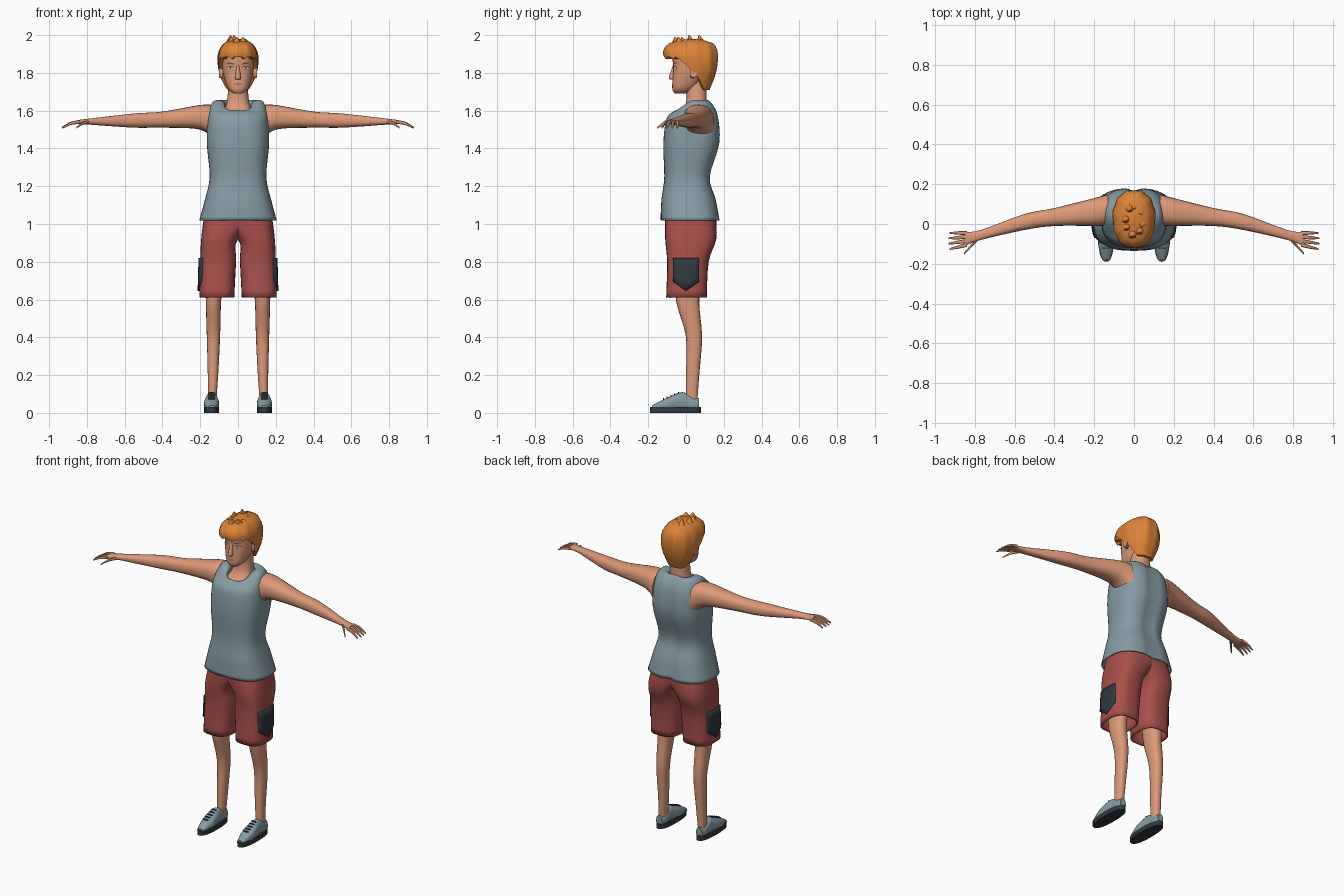
import bpy, bmesh, math
from mathutils import Vector
from mathutils.bvhtree import BVHTree

default_cube = bpy.data.objects.get("Cube")
if default_cube:
    bpy.data.objects.remove(default_cube, do_unlink=True)


def material(name, red, green, blue):
    mat = bpy.data.materials.new(name)
    mat.use_nodes = True
    mat.diffuse_color = (red, green, blue, 1)
    shader = mat.node_tree.nodes["Principled BSDF"]
    shader.inputs["Base Color"].default_value = mat.diffuse_color
    return mat


SKIN = material("skin", .72, .32, .19)
ORANGE = material("orange hair", .72, .23, .04)
GREY = material("blue grey cloth", .24, .33, .37)
RED = material("brick red cloth", .4, .08, .07)
CHARCOAL = material("charcoal", .03, .04, .05)
WHITE = material("eye white", .7, .7, .7)
IRIS = material("blue iris", .1, .2, .3)
BROWN = material("brown brow", .2, .07, .03)
LIP = material("lip", .5, .17, .12)


def build(name, points, faces, mat, mirror=False, thickness=0):
    """Make a smooth shaded mesh, optionally thickened and mirrored."""
    bm = bmesh.new()
    verts = [bm.verts.new(point) for point in points]
    for face in faces:
        bm.faces.new([verts[index] for index in face])
    bmesh.ops.recalc_face_normals(bm, faces=bm.faces)
    mesh = bpy.data.meshes.new(name)
    bm.to_mesh(mesh)
    bm.free()
    mesh.materials.append(mat)
    part = bpy.data.objects.new(name, mesh)
    bpy.context.collection.objects.link(part)
    bpy.ops.object.select_all(action='DESELECT')
    part.select_set(True)
    bpy.context.view_layer.objects.active = part
    bpy.ops.object.shade_smooth_by_angle(angle=math.radians(45))
    if thickness:
        part.modifiers.new("Thickness", 'SOLIDIFY').thickness = thickness
    if mirror:
        part.modifiers.new("Mirror", 'MIRROR').use_mirror_merge = False
    return part


def grid_faces(rows, columns, closed):
    faces = []
    for row in range(rows - 1):
        for column in range(columns if closed else columns - 1):
            here, beside = row * columns + column, row * columns + (column + 1) % columns
            faces.append((here, beside, beside + columns, here + columns))
    return faces


def spline(rows, steps=4):
    """Pass a smooth curve through every column of a short table."""
    ends = [rows[0], *rows, rows[-1]]
    result = []
    for before, start, end, after in zip(ends, ends[1:], ends[2:], ends[3:]):
        for step in range(steps):
            t = step / steps
            row = []
            for a, b, c, d in zip(before, start, end, after):
                into, out = (c - a) / 2, (d - b) / 2
                bend = 3 * (c - b) - 2 * into - out
                twist = into + out - 2 * (c - b)
                row.append(b + t * (into + t * (bend + t * twist)))
            result.append(row)
    return result + [rows[-1]]


def squash(value, power):
    return math.copysign(abs(value) ** (2 / power), value)


def loft(name, rings, mat, axis='z', sides=28, power=2.4, bottom=True, top=True,
         mirror=False, thickness=0, warp=None):
    """Skin rounded rings given as (position, low a, high a, low b, high b)."""
    rings = spline(rings)
    points = []
    for position, low_a, high_a, low_b, high_b in rings:
        for side in range(sides):
            turn = math.tau * side / sides
            a = (low_a + high_a) / 2 + (high_a - low_a) / 2 * squash(math.cos(turn), power)
            b = (low_b + high_b) / 2 + (high_b - low_b) / 2 * squash(math.sin(turn), power)
            point = {'x': (position, a, b), 'y': (a, position, b), 'z': (a, b, position)}[axis]
            points.append(warp(*point) if warp else point)
    faces = grid_faces(len(rings), sides, True)
    if bottom:
        faces.append(tuple(range(sides)))
    if top:
        faces.append(tuple(range(len(points) - sides, len(points))))
    return build(name, points, faces, mat, mirror, thickness)


def centred(rows):
    return [(z, -half, half, front, back) for z, half, front, back in rows]


def surface(part):
    mesh = part.data
    return BVHTree.FromPolygons([vert.co for vert in mesh.vertices],
                                [tuple(face.vertices) for face in mesh.polygons])


# Tank top: the neckline dips at the front and a groove follows the spine
def tailor(x, y, z):
    dip = .05 * max(0, z - 1.55) / .1 * min(1, max(0, .03 - y) / .08)
    groove = .015 * math.exp(-(x / .03) ** 2) if y > .05 else 0
    return x, y - groove, z - dip


loft("tank_top", centred([
    (1.02, .205, -.135, .18), (1.13, .175, -.13, .16), (1.25, .15, -.115, .13),
    (1.43, .165, -.12, .18), (1.58, .157, -.1, .17), (1.65, .13, -.06, .13),
    (1.65, .08, -.05, .11), (1.62, .07, -.04, .1)]),
    GREY, sides=40, power=2.7, bottom=False, top=False, thickness=.006, warp=tailor)

# Shorts: two open legs that overlap at the hips
shorts = loft("shorts", [
    (.61, .02, .205, -.105, .11), (.8, .01, .2, -.1, .12), (.92, 0, .195, -.11, .16),
    (1.04, -.15, .18, -.11, .16)],
    RED, power=2.8, bottom=False, mirror=True, thickness=.01)

# Side pockets: pointed at the bottom and wrapped on the cloth
cloth = surface(shorts)
columns, rows, points = 9, 5, []
for row in range(rows):
    for column in range(columns):
        across = 2 * column / (columns - 1) - 1
        y = .07 * across
        z = .82 - (.175 - .05 * abs(across)) * row / (rows - 1)
        hit = cloth.ray_cast(Vector((1, y, z)), Vector((-1, 0, 0)))[0]
        points.append((hit.x + .01, y, z))
build("pockets", points, grid_faces(rows, columns, False), CHARCOAL, True, thickness=.015)

# Bare legs
loft("legs", [(.06, .115, .16, 0, .06), (.2, .105, .16, 0, .07), (.4, .095, .165, 0, .085),
              (.58, .09, .17, -.05, .07), (.7, .08, .17, -.06, .08)],
     SKIN, sides=20, mirror=True)

# Shoes with dark soles and laces
loft("soles", [(0, .1, .18, -.19, .08), (.03, .1, .18, -.19, .08)], CHARCOAL, mirror=True)
loft("shoe_uppers", [
    (-.18, .12, .16, .01, .04), (-.1, .1, .18, .01, .08), (-.02, .11, .17, .01, .11),
    (.04, .11, .17, .01, .08), (.07, .12, .16, .01, .08)],
    GREY, 'y', 20, mirror=True)
for lace in range(5):
    y = -.12 + .02 * lace
    z = .07 + .008 * lace
    loft(f"shoelaces_{lace + 1}", [(y + end, .12, .16, z, z + .008) for end in (-.003, .003)],
         CHARCOAL, 'y', 8, mirror=True)

# Arms and palms
loft("arms", [
    (.13, -.01, .15, 1.44, 1.63), (.2, -.01, .13, 1.5, 1.63), (.4, -.01, .08, 1.51, 1.595),
    (.55, -.03, .05, 1.51, 1.585), (.77, -.08, -.03, 1.525, 1.56), (.85, -.11, -.04, 1.53, 1.55)],
    SKIN, 'x', 24, mirror=True)


# Fingers and thumbs taper and curl down along their length
def finger(name, x, y, reach, spread):
    rings = []
    for along in (0, .5, 1):
        radius = .01 * (1 - .6 * along * along)
        side = y + spread * along
        height = 1.54 - .03 * along * along
        rings.append((x + reach * along, side - radius, side + radius,
                      height - radius, height + radius))
    loft(name, rings, SKIN, 'x', 8, mirror=True)


for index, name in enumerate(("little", "ring", "middle", "index")):
    finger(name + "_fingers", .84, -.045 - .02 * index,
           .095 - .006 * abs(index - 1.5), -.007 * index)
finger("thumbs", .79, -.08, .065, -.07)

# Neck, head, nose and ears
loft("neck", centred([(1.58, .09, -.05, .12), (1.64, .06, 0, .11), (1.76, .05, 0, .11)]), SKIN)
head = loft("head", centred([
    (1.69, .02, -.06, 0), (1.72, .055, -.073, .05), (1.82, .083, -.068, .14),
    (1.9, .08, -.07, .14), (1.95, .05, -.04, .1)]), SKIN)
loft("nose", centred([(1.765, .01, -.08, -.05), (1.775, .015, -.09, -.05),
                      (1.84, .007, -.07, -.05)]), SKIN, sides=12)
loft("ears", [(.08, .02, .05, 1.77, 1.83), (.1, .02, .06, 1.775, 1.84)],
     SKIN, 'x', 12, mirror=True)

# Thin face details laid on the head in layers
skin_surface = surface(head)


def patch(name, x, z, half_width, half_height, mat, layer, tilt=0):
    sides = 14
    points = []
    for index in range(sides + 1):
        turn = math.tau * index / sides
        size = 1 if index else 0
        across = size * half_width * math.cos(turn)
        up = size * half_height * math.sin(turn) + tilt * across
        hit = skin_surface.ray_cast(Vector((x + across, -1, z + up)), Vector((0, 1, 0)))[0]
        points.append((x + across, hit.y - .002 * layer, z + up))
    faces = [(0, index + 1, (index + 1) % sides + 1) for index in range(sides)]
    build(name, points, faces, mat, mirror=x > 0)


patch("lash_lines", .04, 1.827, .02, .01, BROWN, 1)
patch("eyes", .04, 1.825, .017, .007, WHITE, 2)
patch("irises", .04, 1.825, .007, .007, IRIS, 3)
patch("pupils", .04, 1.825, .003, .003, CHARCOAL, 4)
patch("eyebrows", .04, 1.85, .023, .004, BROWN, 1, .2)
patch("lips", 0, 1.74, .023, .006, LIP, 1)

# Hair: a shell from the crown to a hairline that falls behind the ears
outline = spline([(1.7, .06, 0, .12), (1.8, .1, -.07, .16), (1.9, .105, -.12, .17),
                  (1.96, .07, -.08, .14), (1.98, .01, .03, .04)])


def hair_size(z):
    for lower, upper in zip(outline, outline[1:]):
        if z <= upper[0]:
            break
    return Vector(lower[1:]).lerp(Vector(upper[1:]), (z - lower[0]) / (upper[0] - lower[0]))


strands, rows, points = 44, 12, []
crown = outline[-1][0]
for row in range(-1, rows):
    for strand in range(strands):
        turn = math.tau * strand / strands
        rear = min(turn, math.tau - turn) / math.pi
        fall = min(1, max(0, rear - .3) / .4)
        low = 1.885 - .175 * fall * fall * (3 - 2 * fall)
        if rear < .4 and strand % 4 == 2:
            low -= .012
        rise = max(row, 0) / (rows - 1)
        z = low + (crown - low) * (1 - (1 - rise) ** 1.5)
        half, front, back = hair_size(z)
        # The first row tucks under to close the shell against the head
        size = .7 if row < 0 else 1 + .1 * math.cos(11 * turn) * rise * (1 - rise)
        points.append((size * half * squash(math.sin(turn), 2.3),
                       (front + back - size * (back - front) * squash(math.cos(turn), 2.3)) / 2, z))
build("hair", points, grid_faces(rows + 1, strands, True)
      + [tuple(range(rows * strands, len(points)))], ORANGE)

# Upright tufts scattered round the crown
for tuft in range(8):
    x = .04 * math.sin(2.4 * tuft)
    y = .02 + .07 * math.cos(2.4 * tuft)
    tip = 1.98 + .01 * (tuft % 3)
    loft(f"hair_tuft_{tuft + 1}",
         [(z, x - size, x + size, y - size - lean, y + size - lean)
          for z, size, lean in ((1.93, .04, 0), (1.96, .025, 0), (tip, .002, .01))],
         ORANGE, sides=8)
